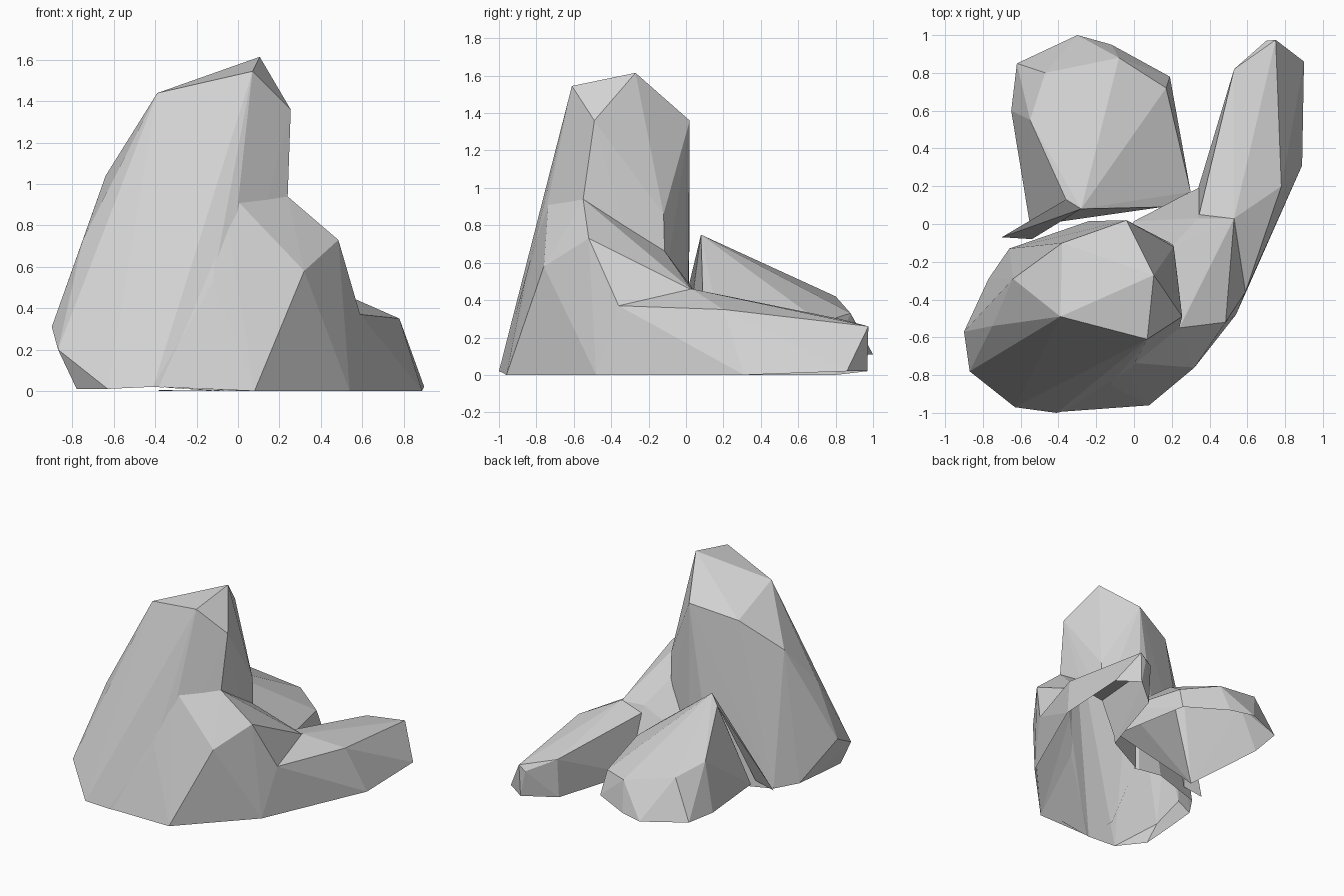
import bpy, bmesh

if "Cube" in bpy.data.objects:
    bpy.data.objects.remove(bpy.data.objects["Cube"])

stone = bpy.data.materials.new("light grey stone")
stone.diffuse_color = (0.66, 0.66, 0.66, 1)
stone.use_nodes = True
stone.node_tree.nodes["Principled BSDF"].inputs["Base Color"].default_value = stone.diffuse_color


def rock(name, corners):
    """Faceted boulder: convex skin around a few corner points."""
    bm = bmesh.new()
    for c in corners:
        bm.verts.new(c)
    bmesh.ops.convex_hull(bm, input=bm.verts[:])
    loose = [v for v in bm.verts if not v.link_faces]
    bmesh.ops.delete(bm, geom=loose, context='VERTS')
    bmesh.ops.recalc_face_normals(bm, faces=bm.faces[:])
    me = bpy.data.meshes.new(name)
    bm.to_mesh(me)
    bm.free()
    me.materials.append(stone)
    ob = bpy.data.objects.new(name, me)
    bpy.context.collection.objects.link(ob)
    return ob


def merge(base, other):
    """Fuse another boulder into the base one."""
    mod = base.modifiers.new("join", 'BOOLEAN')
    mod.operation = 'UNION'
    mod.solver = 'EXACT'
    mod.object = other
    bpy.context.view_layer.objects.active = base
    bpy.ops.object.modifier_apply(modifier=mod.name)
    bpy.data.objects.remove(other)


def open_underside(ob, height):
    """Remove the downward faces below a height, leaving a shell."""
    bm = bmesh.new()
    bm.from_mesh(ob.data)
    bm.normal_update()
    under = [f for f in bm.faces
             if f.normal.z < -.8 and max(v.co.z for v in f.verts) < height]
    bmesh.ops.delete(bm, geom=under, context='FACES')
    bm.to_mesh(ob.data)
    bm.free()


# Tall boulder
tall = rock("main_rock", [
    (.07, -.61, 1.545), (.105, -.27, 1.615), (-.39, -.49, 1.44),
    (.255, -.49, 1.36), (-.04, .02, 1.36), (.13, -.12, 1.13),
    (-.38, -.10, 1.27), (-.64, -.29, 1.04), (-.66, -.13, .03),
    (-.24, .015, .02), (-.75, -.54, .73), (-.90, -.57, .31),
    (-.77, -.29, .04), (-.08, -.73, 1.0), (-.12, -.85, .53),
    (.24, -.55, .94), (.21, -.12, .86), (.21, -.11, .5),
    (-.87, -.78, .2), (-.78, -.78, .01), (-.63, -.97, .01),
    (-.41, -1.0, .02), (-.10, -.93, 0), (.2, -.6, 0), (.2, -.11, 0),
    (-.78, -.5, .03), (-.04, .01, 0)])

# Shoulder on the right of the tall boulder
shoulder = rock("shoulder_rock", [
    (.24, -.55, .94), (.485, -.52, .73), (.32, -.76, .58),
    (.59, -.36, .37), (.44, -.16, .59), (.2, -.12, .67),
    (.08, -.96, 0), (.54, -.48, 0), (.53, .03, .455),
    (.34, .03, .47), (.34, .19, .05), (.34, .19, 0),
    (0, .015, .3), (0, .015, 0), (-.08, -.73, 1.0),
    (-.12, -.855, .53), (-.40, -.995, .02), (-.38, -.7, 0)])

# Long low arm reaching to the back right
arm = rock("arm_rock", [
    (.59, -.36, .37), (.53, .03, .46), (.34, .03, .42),
    (.78, .20, .35), (.75, .975, .26), (.70, .97, .22),
    (.53, .82, .30), (.90, .86, .02), (.89, .31, 0),
    (.54, -.48, 0), (.34, .19, 0), (.34, .0, 0),
    (.53, .80, 0), (.74, .97, .02)])

merge(tall, shoulder)
merge(tall, arm)
open_underside(tall, .06)

# Small separate boulder at the back left
back = rock("back_rock", [
    (-.28, .08, .75), (-.36, .13, .69), (.15, .09, .42),
    (.30, .17, .30), (.30, .17, .10), (.17, .72, .28),
    (.19, .78, .10), (-.08, .88, .33), (-.12, .95, .11),
    (-.30, 1.0, .11), (-.47, .80, .42), (-.55, .55, .47),
    (-.62, .85, .13), (-.65, .60, .12), (-.55, -.01, .08)])
open_underside(back, .2)

# Thin splinter on its front, pointing left
rock("back_rock_splinter", [
    (-.28, .08, .75), (-.36, .13, .69), (-.70, -.07, .05), (-.54, -.08, .08)])
